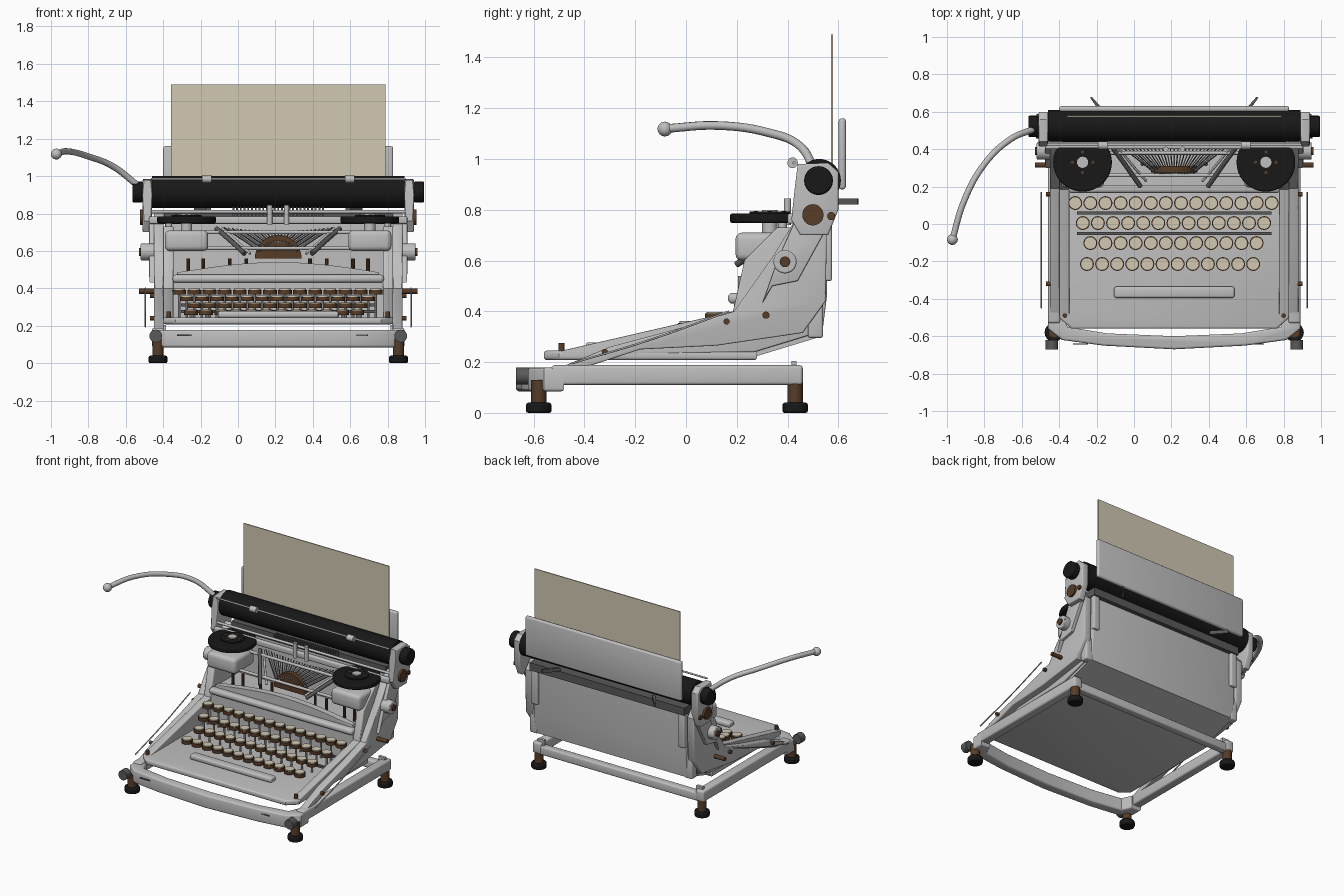
import bpy, bmesh, math
from mathutils import Vector

CX = 0.215  # machine centre line; parts are built around x = 0 and shifted at the end


def material(name, rgb):
    m = bpy.data.materials.new(name)
    m.diffuse_color = (*rgb, 1)
    return m


SILVER = material("silver_paint", (0.52, 0.52, 0.52))
BLACK = material("black_rubber", (0.009, 0.009, 0.009))
BROWN = material("brown_metal", (0.095, 0.045, 0.02))
CREAM = material("cream_paper", (0.64, 0.58, 0.45))
DARK = material("dark_steel", (0.10, 0.10, 0.10))


def finish(name, bm, mat, bevel=0.0):
    if bevel:
        edges = [e for e in bm.edges if len(e.link_faces) == 2 and e.calc_face_angle(0) > 0.35]
        bmesh.ops.bevel(bm, geom=edges, offset=bevel, segments=3, profile=0.5, affect='EDGES')
    bmesh.ops.recalc_face_normals(bm, faces=bm.faces)
    me = bpy.data.meshes.new(name)
    bm.to_mesh(me)
    bm.free()
    me.materials.append(mat)
    me.shade_smooth()
    me.set_sharp_from_angle(angle=math.radians(35))
    ob = bpy.data.objects.new(name, me)
    bpy.context.collection.objects.link(ob)
    return ob


def box(name, x, y, z, mat=SILVER, bevel=0.0):
    bm = bmesh.new()
    bmesh.ops.create_cube(bm, size=1)
    for v in bm.verts:
        v.co = [(r[0] + r[1]) / 2 + c * (r[1] - r[0]) for r, c in zip((x, y, z), v.co)]
    return finish(name, bm, mat, bevel)


def prism(name, pts, axis, lo, hi, mat=SILVER, bevel=0.0):
    """Extrude a 2D outline along x (points y,z), y (points x,z) or z (points x,y)."""
    bm = bmesh.new()
    f = bm.faces.new([bm.verts.new(p[:axis] + (lo,) + p[axis:]) for p in pts])
    r = bmesh.ops.extrude_face_region(bm, geom=[f])
    for v in r["geom"]:
        if isinstance(v, bmesh.types.BMVert):
            v.co[axis] = hi
    return finish(name, bm, mat, bevel)


def cyl(name, a, b, r, mat=SILVER, seg=20, bevel=0.0):
    a, b = Vector(a), Vector(b)
    bm = bmesh.new()
    bmesh.ops.create_cone(bm, cap_ends=True, segments=seg, radius1=r, radius2=r, depth=(b - a).length)
    q = (b - a).to_track_quat('Z', 'Y')
    for v in bm.verts:
        v.co = q @ v.co + (a + b) / 2
    ob = finish(name, bm, mat)
    if bevel:
        m = ob.modifiers.new("round", 'BEVEL')
        m.width, m.segments = bevel, 2
    return ob


def tube(name, pts, r, mat=SILVER):
    cu = bpy.data.curves.new(name, 'CURVE')
    cu.dimensions, cu.bevel_depth, cu.bevel_resolution, cu.use_fill_caps = '3D', r, 3, True
    sp = cu.splines.new('BEZIER')
    sp.bezier_points.add(len(pts) - 1)
    for p, co in zip(sp.bezier_points, pts):
        p.co = co
        p.handle_left_type = p.handle_right_type = 'AUTO'
    cu.materials.append(mat)
    ob = bpy.data.objects.new(name, cu)
    bpy.context.collection.objects.link(ob)


def both(a, b, s):
    return tuple(sorted((s * a, s * b)))


# Base frame: bowed front rail, side rails, rear crossbar
half = [(0.0, -0.67), (0.38, -0.65), (0.60, -0.62), (0.675, -0.56), (0.675, -0.48),
        (0.60, -0.48), (0.57, -0.55), (0.36, -0.585), (0.0, -0.60)]
outline = half + [(-x, y) for x, y in half[-2:0:-1]]
prism("base_front_rail", outline, 2, 0.085, 0.178, bevel=0.012)
box("base_rear_rail", (-0.64, 0.64), (0.40, 0.455), (0.105, 0.165), bevel=0.01)
# Floor pan with cut front corners
prism("floor_pan", [(-0.615, 0.28), (-0.615, -0.50), (-0.55, -0.56), (0.55, -0.56), (0.615, -0.50), (0.615, 0.28)],
      2, 0.208, 0.245, bevel=0.012)
# Rear housing panel and sloped underside
prism("rear_panel", [(0.50, 0.30), (0.535, 0.30), (0.555, 0.46), (0.555, 0.78), (0.51, 0.80)],
      0, -0.60, 0.60, bevel=0.008)
prism("rear_underside", [(0.25, 0.215), (0.53, 0.30), (0.53, 0.33), (0.25, 0.245)], 0, -0.60, 0.60)

side = [(-0.53, 0.165), (-0.44, 0.165), (-0.18, 0.25), (0.12, 0.265), (0.46, 0.315), (0.55, 0.44),
        (0.555, 0.74), (0.50, 0.80), (0.43, 0.76), (0.345, 0.62), (0.26, 0.50), (0.19, 0.40), (-0.02, 0.335), (-0.30, 0.26)]
inner = [(-0.49, 0.225), (0.27, 0.24), (0.50, 0.31), (0.50, 0.73), (0.36, 0.73), (0.23, 0.60),
         (0.185, 0.40), (-0.49, 0.245)]
plate = [(0.45, 0.70), (0.56, 0.70), (0.60, 0.80), (0.60, 0.95), (0.56, 0.985), (0.44, 0.98), (0.43, 0.90), (0.415, 0.76)]
arm = [(0.30, 0.43), (0.34, 0.50), (0.44, 0.52), (0.55, 0.72), (0.43, 0.76), (0.36, 0.60)]
for s, n in ((-1, "left"), (1, "right")):
    # Base rails and feet
    box(n + "_base_rail", both(0.61, 0.675, s), (-0.53, 0.46), (0.11, 0.188), bevel=0.012)
    box(n + "_rear_bracket", both(0.60, 0.65, s), (0.415, 0.435), (0.10, 0.205))
    cyl(n + "_rail_end", (s * 0.655, -0.62, 0.145), (s * 0.655, -0.67, 0.145), 0.034, DARK)
    for y, f in ((-0.58, "front"), (0.43, "rear")):
        cyl(f"{n}_{f}_foot", (s * 0.643, y, 0), (s * 0.643, y, 0.04), 0.05, BLACK, bevel=0.008)
        cyl(f"{n}_{f}_foot_stem", (s * 0.643, y, 0.04), (s * 0.643, y, 0.13), 0.03, BROWN)
    # Body sides
    prism(n + "_outer_side", side, 0, *both(0.612, 0.665, s), bevel=0.006)
    prism(n + "_inner_wall", inner, 0, *both(0.56, 0.615, s), bevel=0.006)
    prism(n + "_carriage_arm", arm, 0, *both(0.66, 0.69, s), bevel=0.005)
    box(n + "_rear_strip", both(0.555, 0.605, s), (0.545, 0.575), (0.52, 0.80), bevel=0.008)
    box(n + "_rear_lug", both(0.58, 0.64, s), (0.48, 0.54), (0.295, 0.46), bevel=0.01)
    tube(n + "_link_rod", [(s * 0.71, 0.17, 0.40), (s * 0.71, -0.15, 0.285), (s * 0.71, -0.45, 0.195)], 0.004)
    # Side pivots and screws
    cyl(n + "_pivot_cap", (s * 0.66, 0.39, 0.595), (s * 0.735, 0.39, 0.595), 0.046, bevel=0.006)
    cyl(n + "_pivot_screw", (s * 0.73, 0.39, 0.595), (s * 0.745, 0.39, 0.595), 0.021, BROWN)
    cyl(n + "_side_bolt", (s * 0.66, 0.315, 0.385), (s * 0.745, 0.315, 0.385), 0.014, BROWN)
    for y, z in ((0.16, 0.36), (-0.32, 0.24)):
        cyl(n + "_small_screw", (s * 0.66, y, z), (s * 0.685, y, z), 0.012, BROWN)
    cyl(n + "_deck_screw", (s * 0.585, -0.49, 0.24), (s * 0.585, -0.49, 0.275), 0.012, BROWN)
    # Carriage ends and platen knobs
    prism(n + "_carriage_end", plate, 0, *both(0.675, 0.725, s), bevel=0.008)
    cyl(n + "_carriage_disc", (s * 0.72, 0.50, 0.78), (s * 0.74, 0.50, 0.78), 0.042, BROWN)
    cyl(n + "_carriage_screw", (s * 0.70, 0.572, 0.775), (s * 0.735, 0.572, 0.775), 0.016, BROWN)
    cyl(n + "_platen_knob", (s * 0.725, 0.522, 0.915), (s * 0.78, 0.522, 0.915), 0.057, BLACK, 24, 0.008)
    # Ribbon spools and their housings
    box(n + "_spool_housing", both(0.375, 0.605, s), (0.195, 0.42), (0.60, 0.71), bevel=0.025)
    cyl(n + "_spool_post", (s * 0.49, 0.33, 0.70), (s * 0.49, 0.33, 0.80), 0.03)
    cyl(n + "_ribbon_spool", (s * 0.49, 0.33, 0.748), (s * 0.49, 0.33, 0.785), 0.157, BLACK, 36, 0.008)
    cyl(n + "_spool_rim", (s * 0.49, 0.33, 0.78), (s * 0.49, 0.33, 0.793), 0.08, BLACK, 28)
    for k in range(4):
        a = k * math.pi / 2
        p = (s * 0.49 + 0.055 * math.cos(a), 0.33 + 0.055 * math.sin(a))
        cyl(n + "_spool_pin", (*p, 0.79), (*p, 0.796), 0.009, BROWN, 10)
    # Bail clips, rear wings and typebar guides
    cyl(n + "_bail_roller", (s * 0.383 - 0.025, 0.42, 0.985), (s * 0.383 + 0.025, 0.42, 0.985), 0.021)
    prism(n + "_rear_wing", [(s * 0.36, 0.59), (s * 0.39, 0.59), (s * 0.45, 0.675), (s * 0.44, 0.68)], 2, 0.82, 0.845, DARK)
    tube(n + "_basket_edge", [(s * 0.33, 0.41, 0.72), (s * 0.25, 0.30, 0.65), (s * 0.18, 0.20, 0.585)], 0.013, DARK)
    tube(n + "_basket_rail", [(s * 0.30, 0.41, 0.72), (s * 0.22, 0.31, 0.65), (s * 0.15, 0.23, 0.585)], 0.007)
    cyl(n + "_card_post", (s * 0.045, 0.40, 0.74), (s * 0.045, 0.40, 0.845), 0.014)
    cyl(n + "_frame_column", (s * 0.585, 0.38, 0.70), (s * 0.585, 0.38, 0.78), 0.018)

# Platen, paper and paper support
cyl("platen", (-0.675, 0.525, 0.915), (0.675, 0.525, 0.915), 0.085, BLACK, 40)
box("paper", (-0.573, 0.573), (0.572, 0.579), (0.90, 1.49), CREAM)
box("paper_support", (-0.615, 0.615), (0.601, 0.630), (0.88, 1.16), bevel=0.012)
cyl("paper_bail", (-0.68, 0.425, 0.985), (0.68, 0.425, 0.985), 0.006)
box("carriage_rail", (-0.69, 0.69), (0.40, 0.43), (0.745, 0.785), bevel=0.008)
cyl("carriage_rod", (-0.68, 0.43, 0.81), (0.68, 0.43, 0.81), 0.009)
box("carriage_bed", (-0.61, 0.61), (0.49, 0.585), (0.76, 0.815), DARK)
for i in range(25):
    x = -0.24 + i * 0.02
    box("comb_tooth", (x - 0.005, x + 0.005), (0.44, 0.48), (0.79, 0.835), DARK)

# Carriage return lever
tube("return_lever", [(-0.745, 0.51, 0.945), (-0.88, 0.45, 1.05), (-1.015, 0.32, 1.105),
                      (-1.125, 0.12, 1.132), (-1.185, -0.08, 1.12)], 0.017)
bm = bmesh.new()
bmesh.ops.create_uvsphere(bm, u_segments=20, v_segments=12, radius=0.029)
finish("lever_ball", bm, SILVER).location = (-1.186, -0.083, 1.118)

# Hood behind the keys: upright wall, rounded bar and arched cover
box("keyboard_back_wall", (-0.56, 0.56), (0.19, 0.22), (0.24, 0.45))
box("hood_bar", (-0.565, 0.565), (0.165, 0.225), (0.43, 0.473), bevel=0.018)
arch = [(-0.54 + 1.08 * i / 16, 0.485 + 0.055 * math.sin(math.pi * i / 16)) for i in range(17)]
prism("arched_cover", [(-0.54, 0.45)] + arch + [(0.54, 0.45)], 1, 0.205, 0.25, bevel=0.008)
box("hood_shelf", (-0.56, 0.56), (0.22, 0.51), (0.44, 0.46))
for y, z in ((0.26, 0.615), (0.38, 0.70)):
    cyl("cross_rod", (-0.56, y, z), (0.56, y, z), 0.01)

# Typebar basket: brown segment and fanned bars
seg = [(0.125 * math.cos(math.pi * i / 16), 0.56 + 0.125 * math.sin(math.pi * i / 16)) for i in range(17)]
prism("type_segment", seg, 1, 0.275, 0.31, BROWN)
for i in range(27):
    t = (i - 13) / 13
    a = (0.10 * t, 0.27, 0.60 + 0.05 * (1 - t * t))
    b = (0.29 * t, 0.42, 0.725 - 0.02 * (1 - t * t))
    cyl("typebar", a, b, 0.004, SILVER if i % 2 else DARK, 6)
for x in (-0.48, -0.40, -0.26, -0.17, 0.17, 0.26, 0.40, 0.48):
    cyl("basket_screw", (x, 0.32, 0.45), (x, 0.32, 0.56), 0.01, BROWN, 10)

# Keyboard: four rows of round keys on stems, then the space bar
for count, mid, y, z in ((14, -0.004, 0.112, 0.395), (13, -0.004, 0.005, 0.358),
                         (12, -0.004, -0.102, 0.322), (12, -0.022, -0.214, 0.285)):
    for i in range(count):
        x = mid + (i - (count - 1) / 2) * 0.0808
        cyl("key_stem", (x, y, 0.24), (x, y, z - 0.02), 0.007, SILVER, 8)
        cyl("key_ring", (x, y, z - 0.027), (x, y, z - 0.004), 0.037, BROWN, 20)
        cyl("key_top", (x, y, z - 0.006), (x, y, z + 0.003), 0.031, CREAM, 20)
for z, y in ((0.31, 0.06), (0.275, -0.05)):
    box("key_lever_bar", (-0.52, 0.52), (y - 0.008, y + 0.008), (z - 0.008, z + 0.008), DARK)
box("space_bar", (-0.322, 0.322), (-0.395, -0.335), (0.243, 0.278), bevel=0.012)
# Dark trim slots on the front rail
for x in (-0.50, 0.44):
    prism("front_slot", [(x - 0.04, 0.145), (x + 0.04, 0.145), (x + 0.04, 0.152), (x - 0.04, 0.152)],
          1, -0.645, -0.638, DARK)

# Move the machine so the lever and body are centred together
for ob in bpy.context.scene.objects:
    ob.location.x += CX
